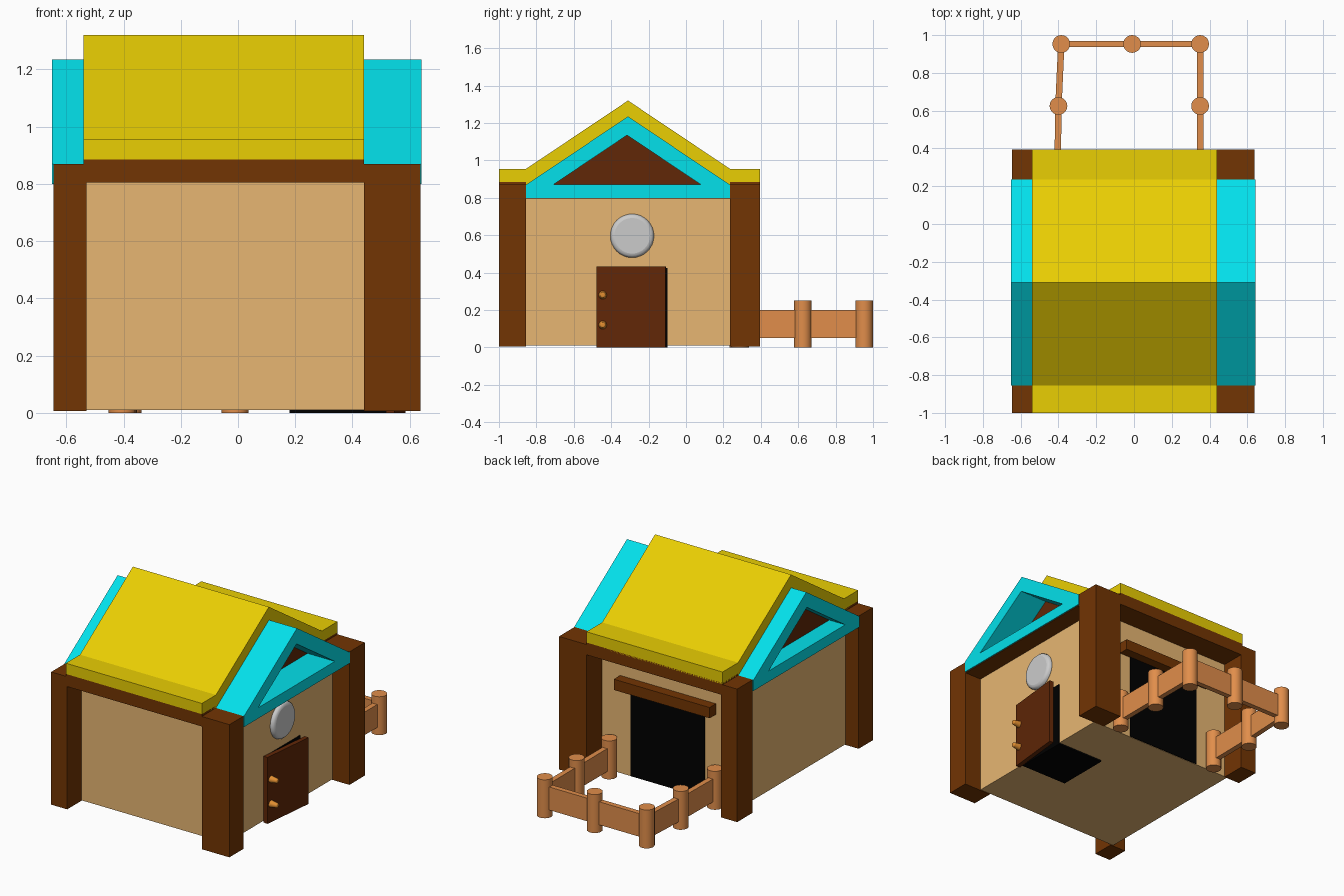
import bpy, bmesh, math
from mathutils import Vector

if "Cube" in bpy.data.objects:
    bpy.data.objects.remove(bpy.data.objects["Cube"])


def material(name, rgb):
    m = bpy.data.materials.new(name)
    m.diffuse_color = (*rgb, 1)
    m.use_nodes = True
    m.node_tree.nodes["Principled BSDF"].inputs["Base Color"].default_value = m.diffuse_color
    return m


TAN = material("tan", (0.80, 0.47, 0.17))
BROWN = material("brown", (0.17, 0.035, 0.001))
DARK = material("dark_brown", (0.12, 0.02, 0.002))
YELLOW = material("yellow", (0.82, 0.62, 0.001))
CYAN = material("cyan", (0.001, 0.75, 0.83))
BLACK = material("black", (0.0, 0.0, 0.0))
WOOD = material("fence_wood", (0.75, 0.27, 0.07))
COPPER = material("copper", (0.75, 0.27, 0.03))


def finish(bm, name, mat):
    bmesh.ops.recalc_face_normals(bm, faces=bm.faces)
    me = bpy.data.meshes.new(name)
    bm.to_mesh(me)
    bm.free()
    ob = bpy.data.objects.new(name, me)
    bpy.context.collection.objects.link(ob)
    if mat:
        me.materials.append(mat)
    return ob


def box(name, x, y, z, mat):
    bm = bmesh.new()
    bmesh.ops.create_cube(bm, size=1)
    lo, hi = Vector((x[0], y[0], z[0])), Vector((x[1], y[1], z[1]))
    for v in bm.verts:
        v.co = Vector([(lo[i] + hi[i]) / 2 + v.co[i] * (hi[i] - lo[i]) for i in range(3)])
    return finish(bm, name, mat)


def prism(name, outline, x, mat, hole=None):
    """Extrude a (y, z) outline along x, optionally with a hole in it."""
    bm = bmesh.new()
    edges = []
    for loop in [outline] + ([hole] if hole else []):
        vs = [bm.verts.new((x[0], *p)) for p in loop]
        edges += [bm.edges.new((vs[i - 1], vs[i])) for i in range(len(vs))]
    faces = [g for g in bmesh.ops.triangle_fill(bm, edges=edges, use_beauty=True)["geom"]
             if isinstance(g, bmesh.types.BMFace)]
    new = bmesh.ops.extrude_face_region(bm, geom=faces, use_keep_orig=True)["geom"]
    for v in new:
        if isinstance(v, bmesh.types.BMVert):
            v.co.x = x[1]
    return finish(bm, name, mat)


def round_part(name, loc, r1, r2, depth, mat, along_x=False, sides=20, bevel=0):
    bpy.ops.mesh.primitive_cone_add(vertices=sides, radius1=r1, radius2=r2, depth=depth, location=loc,
                                    rotation=(0, math.pi / 2 if along_x else 0, 0))
    ob = bpy.context.object
    ob.name = name
    if mat:
        ob.data.materials.append(mat)
    if bevel:
        mod = ob.modifiers.new("rounded", "BEVEL")
        mod.width, mod.segments = bevel, 3
    bpy.ops.object.shade_smooth_by_angle(angle=math.radians(40))
    return ob


# Walls and corner posts
YF, YB = (-1.0, -0.855), (0.235, 0.395)
XL, XR = (-0.645, -0.53), (0.44, 0.638)
box("walls", (-0.55, 0.515), (-0.855, 0.235), (0.01, 0.83), TAN)
for yn, y, top in (("front", YF, 0.87), ("back", YB, 0.872)):
    for xn, x in (("left", XL), ("right", XR)):
        box(f"{yn}_{xn}_post", x, y, (0.006, top), BROWN)
    box(f"{yn}_beam", (XL[1] - 0.01, XR[0]), y, (0.805, 0.885), BROWN)

# Roof with flat eaves
prism("roof", [(-1, 0.875), (-1, 0.955), (-0.855, 0.955), (-0.31, 1.32), (0.235, 0.955), (0.395, 0.955),
               (0.395, 0.875), (0.235, 0.868), (-0.31, 1.233), (-0.855, 0.868)], (-0.54, 0.44), YELLOW)

# Gable frames, the beams under them and the attic seen through them
gable = [(-0.855, 0.80), (-0.855, 0.87), (-0.31, 1.235), (0.235, 0.87), (0.235, 0.80)]
opening = [(-0.71, 0.87), (-0.315, 1.135), (0.08, 0.87)]
for side, frame, beam in (("left", (-0.65, -0.535), (-0.64, -0.54)), ("right", (0.44, 0.642), (0.50, 0.635))):
    prism(f"{side}_gable_frame", gable, frame, CYAN, opening)
    box(f"{side}_beam", beam, (-0.855, 0.235), (0.796, 0.86), BROWN)
prism("attic", [(-0.85, 0.81), (-0.85, 0.866), (-0.31, 1.228), (0.23, 0.866), (0.23, 0.81)], (-0.535, 0.445), DARK)

# Side doorway with a door standing slightly ajar, hinge studs and a round window
box("side_doorway", (0.18, 0.52), (-0.45, -0.10), (0, 0.425), BLACK)
door = box("door", (0, 0.03), (0, 0.37), (0, 0.432), DARK)
door.location = (0.517, -0.475, 0)
door.rotation_euler.z = math.radians(-6)
for z in (0.12, 0.28):
    round_part("hinge_stud", (0.57, -0.445, z), 0.024, 0.014, 0.06, COPPER, along_x=True, sides=16, bevel=0.006)
round_part("round_window", (0.517, -0.288, 0.597), 0.117, 0.117, 0.05, None, along_x=True, sides=32, bevel=0.022)

# Back doorway and lintel
box("back_doorway", (-0.30, 0.23), (0.20, 0.24), (0.012, 0.575), BLACK)
box("lintel", (-0.38, 0.31), (0.23, 0.30), (0.575, 0.645), BROWN)

# Fence: posts along a path joined by flat rails
path = [(0.35, 0.29), (0.35, 0.625), (0.35, 0.953), (-0.01, 0.953), (-0.385, 0.953), (-0.40, 0.625), (-0.405, 0.28)]
for x, y in path:
    round_part("fence_post", (x, y, 0.125), 0.047, 0.047, 0.25, WOOD)
for a, b in zip(path, path[1:]):
    d = Vector(b) - Vector(a)
    rail = box("fence_rail", (0, d.length), (-0.017, 0.017), (0.05, 0.20), WOOD)
    rail.location = (*a, 0)
    rail.rotation_euler.z = math.atan2(d.y, d.x)
